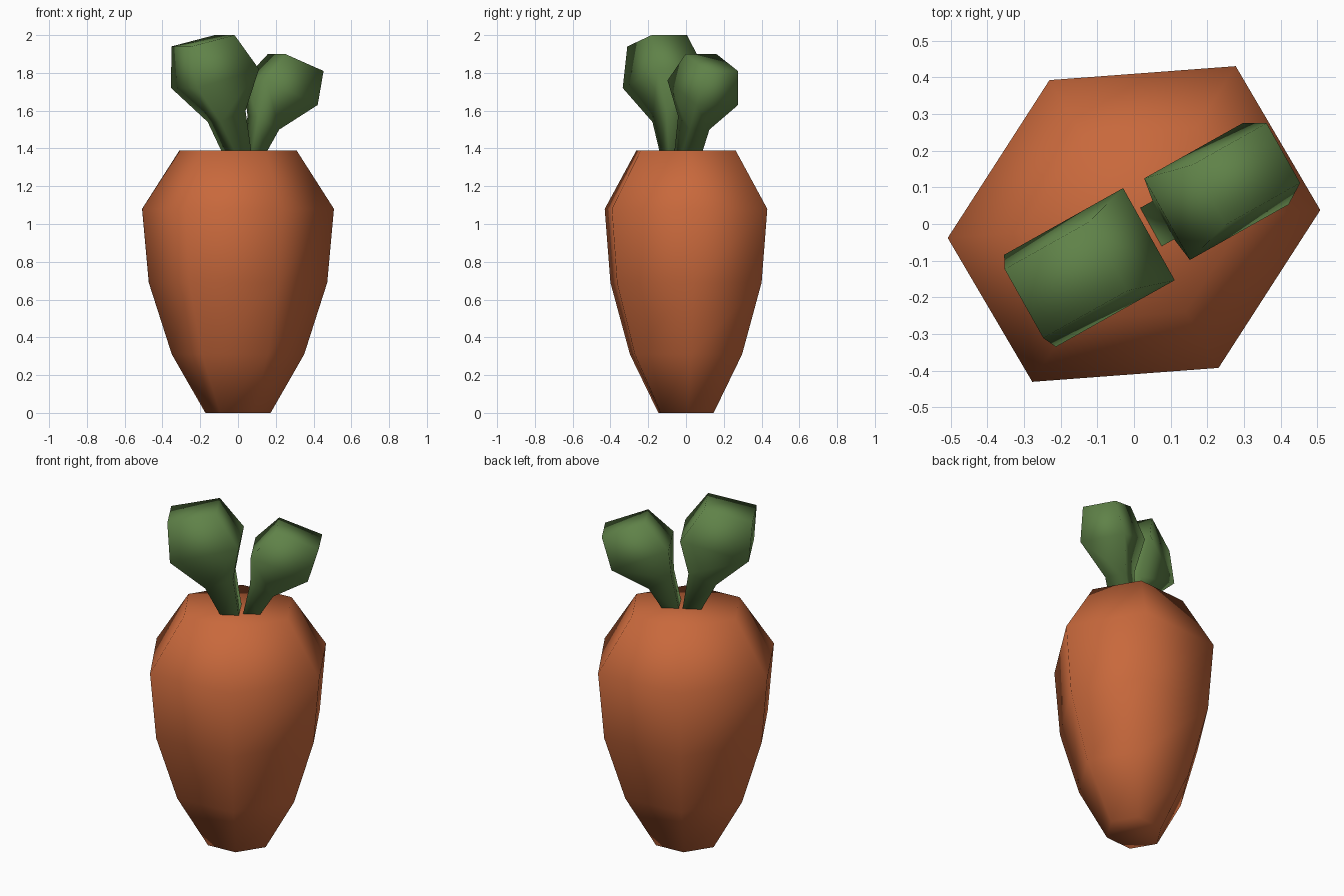
import bpy, bmesh, math
from mathutils import Vector

cube = bpy.data.objects.get("Cube")
if cube:
    bpy.data.objects.remove(cube, do_unlink=True)


def material(name, rgb):
    m = bpy.data.materials.new(name)
    m.use_nodes = True
    colour = (*rgb, 1)
    m.diffuse_color = colour
    m.node_tree.nodes["Principled BSDF"].inputs["Base Color"].default_value = colour
    return m


def loft(name, rings, mat):
    """Skin a stack of closed rings, cap both ends and shade smooth."""
    bm = bmesh.new()
    loops = [[bm.verts.new(p) for p in ring] for ring in rings]
    n = len(loops[0])
    for low, high in zip(loops, loops[1:]):
        for i in range(n):
            j = (i + 1) % n
            bm.faces.new((low[i], low[j], high[j], high[i]))
    bm.faces.new(loops[0])
    bm.faces.new(loops[-1])
    bmesh.ops.recalc_face_normals(bm, faces=bm.faces)
    for f in bm.faces:
        f.smooth = True
    mesh = bpy.data.meshes.new(name)
    bm.to_mesh(mesh)
    bm.free()
    mesh.materials.append(mat)
    obj = bpy.data.objects.new(name, mesh)
    bpy.context.collection.objects.link(obj)
    return obj


orange = material("root orange", (0.58, 0.14, 0.045))
green = material("leaf green", (0.115, 0.223, 0.065))

# Root: slightly squashed hexagon scaled along a height profile
axis_a, axis_b = Vector((0.508, 0.038, 0)), Vector((0.027, 0.475, 0))
profile = [(0.34, 0), (0.69, 0.31), (0.93, 0.69), (1, 1.08), (0.61, 1.39)]
hexagon = [axis_a * math.cos(k * math.pi / 3) + axis_b * math.sin(k * math.pi / 3)
           for k in range(6)]
loft("carrot_root", [[p * s + Vector((0, 0, z)) for p in hexagon]
                     for s, z in profile], orange)

# Leaves: four-sided stalks lying in one slanted plane
along = Vector((0.872, 0.489, 0))
across = Vector((0.489, -0.872, 0))


def leaf(name, sections):
    """Each section: outer (u, z), inner (u, z), back and front offsets."""
    rings = []
    for (uo, zo), (ui, zi), back, front in sections:
        rings.append([along * u + across * v + Vector((0, 0, z))
                      for u, z, v in ((uo, zo, back), (uo, zo, front),
                                      (ui, zi, front), (ui, zi, back))])
    return loft(name, rings, green)


leaf("right_leaf", [
    ((-0.07, 1.36), (0.02, 1.36), -0.03, 0.115),
    ((-0.167, 1.54), (-0.016, 1.6), -0.03, 0.11),
    ((-0.35, 1.72), (0.022, 1.82), -0.10, 0.188),
    ((-0.368, 1.94), (-0.105, 2.0), -0.065, 0.15)])
leaf("left_leaf", [
    ((0.11, 1.36), (0.03, 1.36), -0.03, 0.09),
    ((0.20, 1.5), (0.075, 1.57), -0.03, 0.09),
    ((0.394, 1.63), (0.085, 1.76), -0.095, 0.16),
    ((0.45, 1.81), (0.217, 1.9), -0.063, 0.124)])
